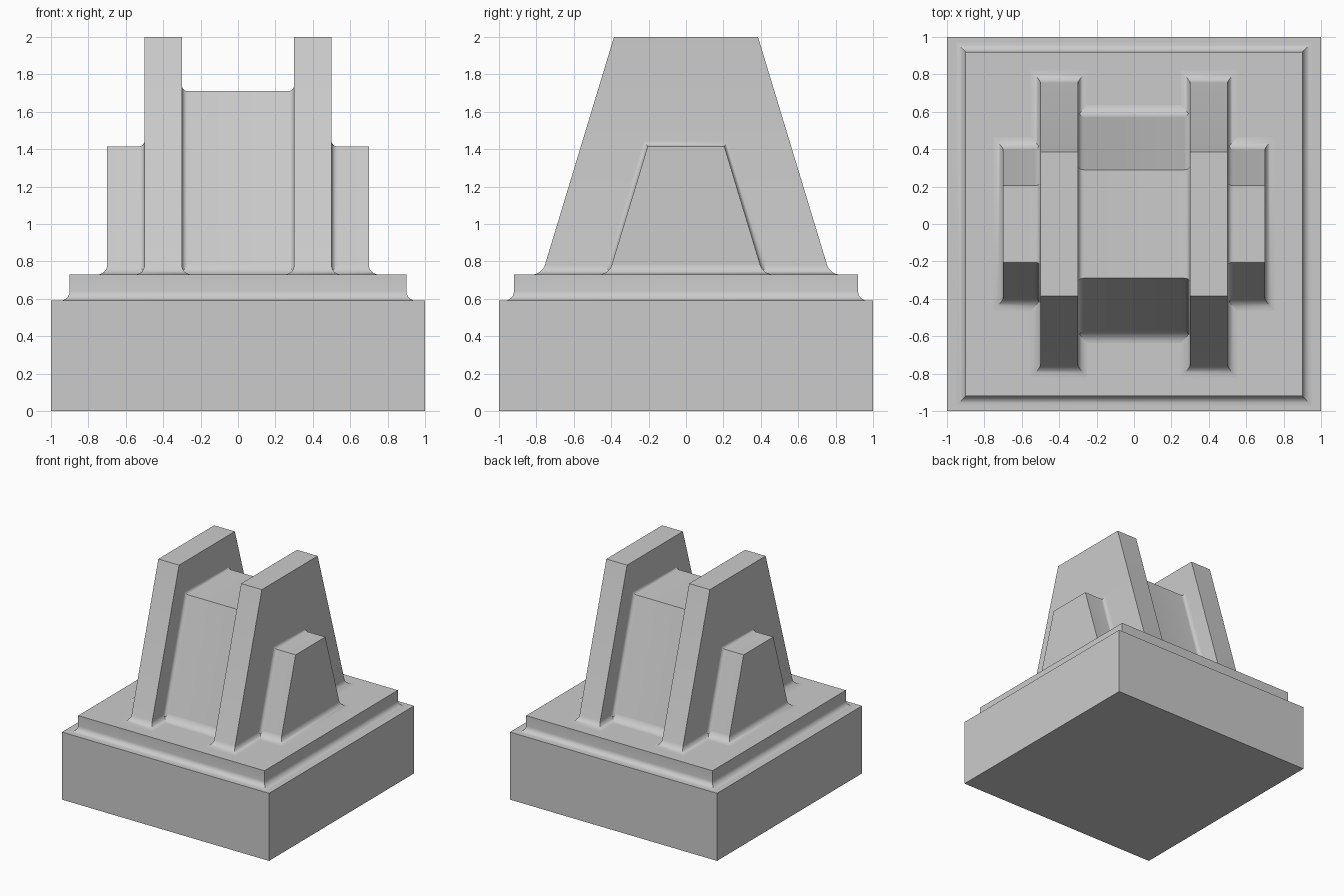
import bpy, bmesh, math

if "Cube" in bpy.data.objects:
    bpy.data.objects.remove(bpy.data.objects["Cube"])

R = 0.05       # fillet radius where parts meet
SLOPE = 0.303  # inward lean of the tapered blocks
DECK = 0.73    # top of the stepped plinth
STEPS = 6


def fillet(r=R):
    """(height, outward offset) pairs of a concave quarter round, from the bottom up."""
    angles = [i / STEPS * math.pi / 2 for i in range(STEPS + 1)]
    return [(r * (1 - math.cos(a)), r * (1 - math.sin(a))) for a in angles]


def loft(name, rings):
    """Closed solid through a list of four-point rings."""
    bm = bmesh.new()
    vs = [[bm.verts.new(p) for p in ring] for ring in rings]
    for a, b in zip(vs, vs[1:]):
        for i in range(4):
            j = (i + 1) % 4
            bm.faces.new((a[i], a[j], b[j], b[i]))
    bm.faces.new(vs[0][::-1])
    bm.faces.new(vs[-1])
    bmesh.ops.recalc_face_normals(bm, faces=bm.faces)
    mesh = bpy.data.meshes.new(name)
    bm.to_mesh(mesh)
    bm.free()
    ob = bpy.data.objects.new(name, mesh)
    bpy.context.collection.objects.link(ob)
    bpy.ops.object.select_all(action='DESELECT')
    ob.select_set(True)
    bpy.context.view_layer.objects.active = ob
    bpy.ops.object.shade_smooth_by_angle(angle=math.radians(30))
    return ob


def rect(x0, x1, hy, z):
    return [(x0, -hy, z), (x1, -hy, z), (x1, hy, z), (x0, hy, z)]


def trapezoid(x, top_z, top_y, grow=0.0):
    """Tapered side profile in the plane x, grown outward by a fillet offset."""
    z = top_z + grow
    y = top_y + grow * (1 - SLOPE)
    return [(x, -y - SLOPE * (z - DECK), DECK), (x, y + SLOPE * (z - DECK), DECK),
            (x, y, z), (x, -y, z)]


def foot(x0, x1, top_z, top_y, flare_in, flare_out):
    """Rings of the flared foot of a tapered block standing on the deck."""
    return [rect(x0 - o * flare_in, x1 + o * flare_out,
                 top_y + SLOPE * (top_z - DECK - h) + o, DECK + h)
            for h, o in fillet()]


# Square base and the smaller step with its flared foot
loft("base", [rect(-1, 1, 1, 0), rect(-1, 1, 1, 0.59)])
loft("step", [rect(-0.9 - o, 0.9 + o, 0.92 + o, 0.59 + h) for h, o in fillet()]
     + [rect(-0.9, 0.9, 0.92, DECK)])

# Middle block, filleted into the fins on both sides
round_in = [(h, o) for h, o in fillet(0.03)]
left = [trapezoid(-0.3 + h, 1.71, 0.29, o) for h, o in round_in]
right = [trapezoid(0.3 - h, 1.71, 0.29, o) for h, o in reversed(round_in)]
loft("middle_block", left + right)
loft("middle_block_foot", foot(-0.3, 0.3, 1.71, 0.29, 0, 0))

# Tall fins and the low buttresses outside them, left and right
for side, label in ((-1, "left"), (1, "right")):
    parts = [
        loft(label + "_fin", foot(0.3, 0.5, 2.0, 0.385, 1, 1) + [rect(0.3, 0.5, 0.385, 2.0)]),
        loft(label + "_buttress", [trapezoid(0.5 + h, 1.415, 0.205, o) for h, o in round_in]
             + [trapezoid(0.7, 1.415, 0.205)]),
        loft(label + "_buttress_foot", foot(0.5, 0.7, 1.415, 0.205, 0, 1)),
    ]
    if side < 0:
        for ob in parts:
            for v in ob.data.vertices:
                v.co.x *= -1
            ob.data.flip_normals()
